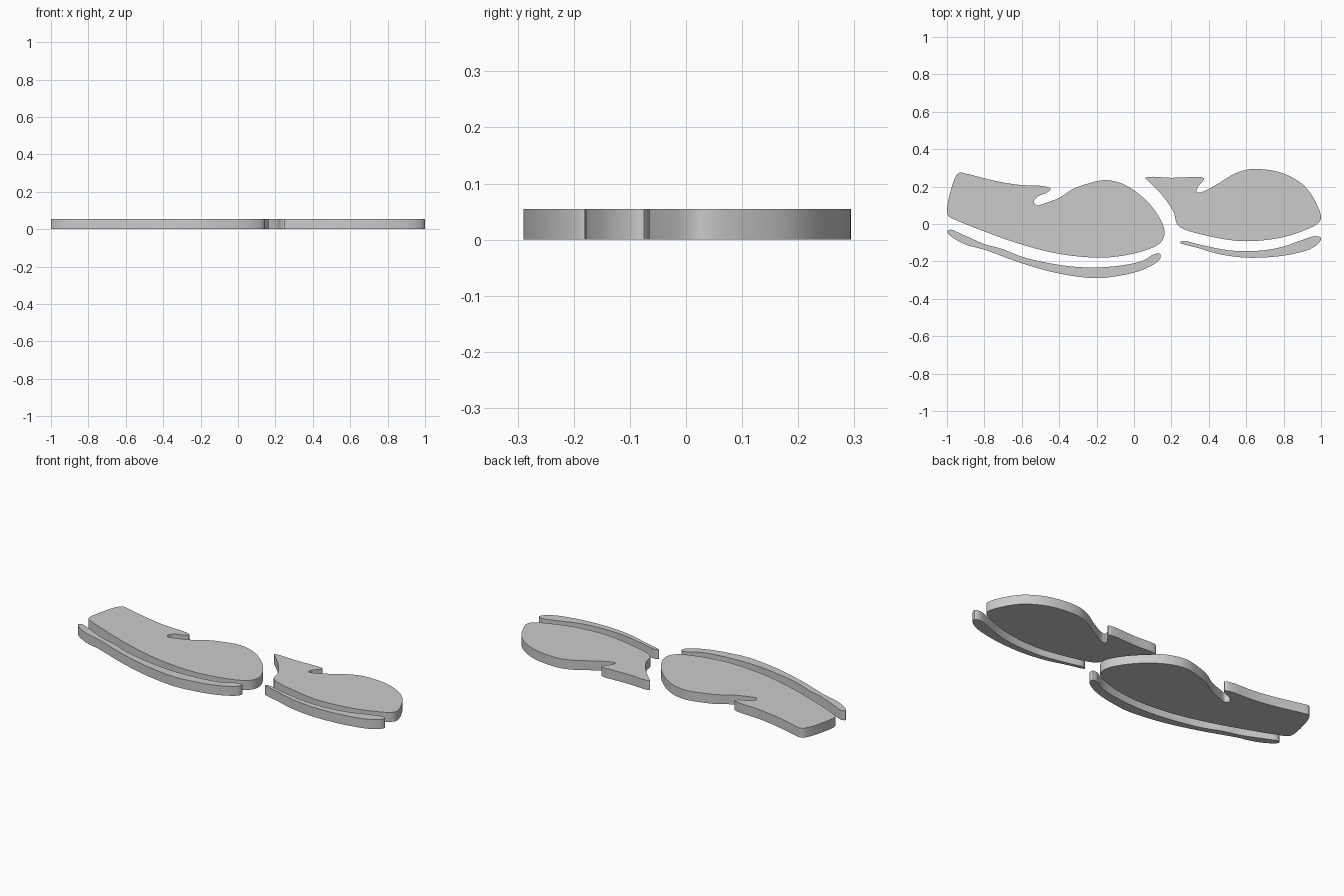
import bpy
import bmesh
import math
from mathutils import Vector

THICKNESS = 0.055
STEPS = 4

cube = bpy.data.objects.get("Cube")
if cube:
    bpy.data.objects.remove(cube, do_unlink=True)


def make_material(name, colour):
    material = bpy.data.materials.new(name)
    material.use_nodes = True
    material.diffuse_color = colour
    material.node_tree.nodes["Principled BSDF"].inputs["Base Color"].default_value = colour
    return material


def smooth_outline(points):
    """Closed centripetal spline through the profile points."""
    control = [Vector(p) for p in points]
    count = len(control)
    outline = []
    for i in range(count):
        before, start, end, after = (control[(i + k) % count] for k in (-1, 0, 1, 2))
        span_in = math.sqrt((start - before).length)
        span = math.sqrt((end - start).length)
        span_out = math.sqrt((after - end).length)
        leave = ((start - before) / span_in - (end - before) / (span_in + span)
                 + (end - start) / span) * span
        arrive = ((end - start) / span - (after - start) / (span + span_out)
                  + (after - end) / span_out) * span
        for step in range(STEPS):
            t = step / STEPS
            outline.append(start
                           + leave * t
                           + (3 * (end - start) - 2 * leave - arrive) * t ** 2
                           + (2 * (start - end) + leave + arrive) * t ** 3)
    return outline


def make_plate(name, points, material):
    """Extrude a smoothed outline into a flat plate resting on the ground."""
    bm = bmesh.new()
    base = bm.faces.new([bm.verts.new((p.x, p.y, 0)) for p in smooth_outline(points)])
    extruded = bmesh.ops.extrude_face_region(bm, geom=[base], use_keep_orig=True)
    top = [g for g in extruded["geom"] if isinstance(g, bmesh.types.BMVert)]
    bmesh.ops.translate(bm, verts=top, vec=(0, 0, THICKNESS))
    bmesh.ops.recalc_face_normals(bm, faces=bm.faces)
    mesh = bpy.data.meshes.new(name)
    bm.to_mesh(mesh)
    bm.free()
    mesh.materials.append(material)
    plate = bpy.data.objects.new(name, mesh)
    bpy.context.collection.objects.link(plate)
    bpy.ops.object.select_all(action="DESELECT")
    plate.select_set(True)
    bpy.context.view_layer.objects.active = plate
    bpy.ops.object.shade_smooth_by_angle(angle=math.radians(35))
    return plate


grey = make_material("plain grey", (0.6, 0.6, 0.6, 1))

# Upper of the long shoe, with the notch behind its tongue
make_plate("long_shoe_upper", [
    (-1, 0.06), (-0.99, 0.14), (-0.95, 0.26), (-0.93, 0.275), (-0.9, 0.27),
    (-0.74, 0.23), (-0.62, 0.21), (-0.47, 0.2), (-0.445, 0.187), (-0.47, 0.165),
    (-0.51, 0.15), (-0.535, 0.12), (-0.52, 0.1), (-0.48, 0.11), (-0.4, 0.14),
    (-0.33, 0.185), (-0.25, 0.215), (-0.15, 0.235), (-0.05, 0.21), (0.05, 0.14),
    (0.12, 0.06), (0.16, -0.02), (0.16, -0.07), (0.13, -0.11), (0.03, -0.15),
    (-0.1, -0.175), (-0.2, -0.18), (-0.4, -0.16), (-0.6, -0.11), (-0.8, -0.04),
    (-0.95, 0.02), (-0.99, 0.04)], grey)

# Sole strip under the long shoe
make_plate("long_shoe_sole", [
    (-1, -0.04), (-0.98, -0.03), (-0.93, -0.05), (-0.8, -0.107), (-0.7, -0.135),
    (-0.6, -0.175), (-0.45, -0.21), (-0.3, -0.23), (-0.15, -0.23), (0, -0.21),
    (0.06, -0.19), (0.11, -0.16), (0.14, -0.16), (0.14, -0.185), (0.09, -0.225),
    (0, -0.26), (-0.1, -0.28), (-0.2, -0.29), (-0.4, -0.265), (-0.6, -0.21),
    (-0.75, -0.155), (-0.8, -0.137), (-0.9, -0.11), (-0.98, -0.065)], grey)

# Upper of the short shoe, with its flared collar
make_plate("short_shoe_upper", [
    (0.06, 0.245), (0.08, 0.252), (0.2, 0.247), (0.36, 0.25), (0.375, 0.243),
    (0.365, 0.225), (0.34, 0.195), (0.335, 0.17), (0.36, 0.17), (0.44, 0.21),
    (0.53, 0.265), (0.6, 0.29), (0.68, 0.293), (0.8, 0.27), (0.91, 0.205),
    (0.97, 0.12), (1, 0.03), (0.98, 0), (0.92, -0.03), (0.8, -0.07),
    (0.66, -0.09), (0.55, -0.09), (0.4, -0.065), (0.26, -0.025), (0.23, 0),
    (0.215, 0.055), (0.19, 0.1), (0.145, 0.16), (0.07, 0.235)], grey)

# Sole strip under the short shoe
make_plate("short_shoe_sole", [
    (0.245, -0.1), (0.26, -0.09), (0.35, -0.11), (0.5, -0.14), (0.6, -0.145),
    (0.7, -0.14), (0.8, -0.12), (0.9, -0.085), (0.97, -0.065), (1, -0.075),
    (0.99, -0.1), (0.94, -0.135), (0.85, -0.16), (0.75, -0.175), (0.6, -0.18),
    (0.45, -0.16), (0.35, -0.13), (0.27, -0.11)], grey)
